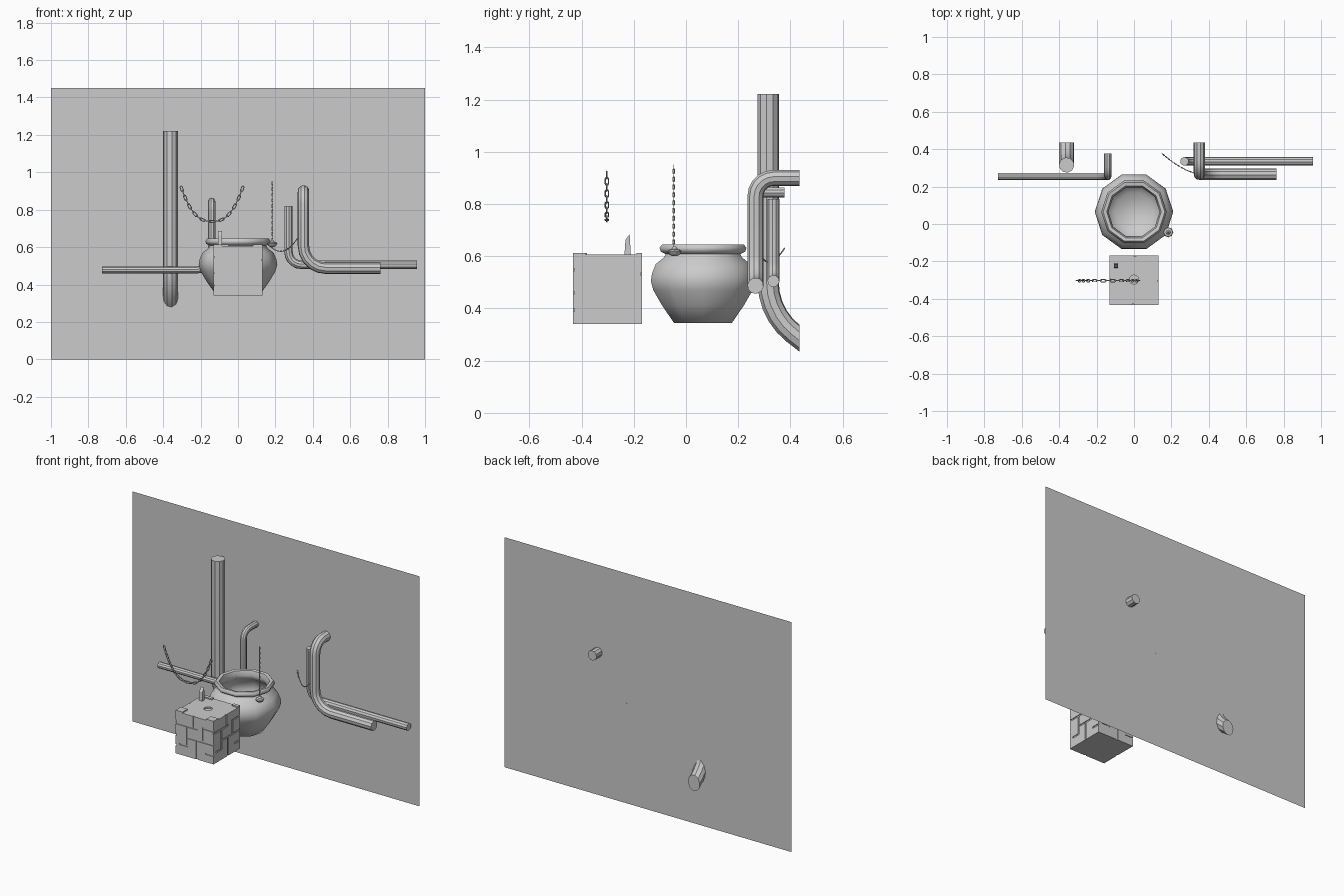
import bpy, bmesh, math
from mathutils import Vector as V, Matrix

if "Cube" in bpy.data.objects:
    bpy.data.objects.remove(bpy.data.objects["Cube"])

def finish(bm, name, smooth=None):
    bmesh.ops.recalc_face_normals(bm, faces=bm.faces)
    me = bpy.data.meshes.new(name)
    bm.to_mesh(me)
    bm.free()
    ob = bpy.data.objects.new(name, me)
    bpy.context.collection.objects.link(ob)
    if smooth:
        bpy.ops.object.select_all(action='DESELECT')
        ob.select_set(True)
        bpy.context.view_layer.objects.active = ob
        bpy.ops.object.shade_smooth_by_angle(angle=math.radians(smooth))
    return ob

def fillet(pts, radii, seg=5):
    """Polyline with rounded inner corners."""
    pts = [V(p) for p in pts]
    out = [pts[0]]
    for i, R in enumerate(radii, 1):
        p = pts[i]
        a, b = (pts[i-1] - p).normalized(), (pts[i+1] - p).normalized()
        h = a.angle(b) / 2
        c = p + (a + b).normalized() * R / math.sin(h)
        v1 = (p + a * R / math.tan(h) - c).normalized()
        v2 = (p + b * R / math.tan(h) - c).normalized()
        out += [c + v1.slerp(v2, k / seg) * R for k in range(seg + 1)]
    return out + [pts[-1]]

def sweep(bm, pts, r, n, closed=False):
    """Tube of n sides along a path."""
    m = len(pts)
    rings, nor, last = [], None, None
    for i, p in enumerate(pts):
        nxt = pts[(i+1) % m] if closed else pts[min(i+1, m-1)]
        prv = pts[i-1] if closed else pts[max(i-1, 0)]
        t = (nxt - prv).normalized()
        nor = t.orthogonal().normalized() if nor is None else last.rotation_difference(t) @ nor
        last, bi = t, t.cross(nor)
        rings.append([bm.verts.new(p + r * (nor * math.cos(q) + bi * math.sin(q)))
                      for q in [2 * math.pi * (k + .5) / n for k in range(n)]])
    for i in range(m if closed else m - 1):
        A, B = rings[i], rings[(i+1) % m]
        for k in range(n):
            bm.faces.new((A[k], A[(k+1) % n], B[(k+1) % n], B[k]))
    if not closed:
        bm.faces.new(rings[0])
        bm.faces.new(rings[-1])

def pipe(name, pts, radii, r, clip_y=None):
    bm = bmesh.new()
    sweep(bm, fillet(pts, radii), r, 10)
    if clip_y:
        bmesh.ops.bisect_plane(bm, geom=bm.verts[:] + bm.edges[:] + bm.faces[:], dist=1e-5,
                               plane_co=(0, clip_y, 0), plane_no=(0, 1, 0), clear_outer=True)
        bmesh.ops.holes_fill(bm, edges=[e for e in bm.edges if e.is_boundary], sides=0)
    finish(bm, name, 30)

def lathe(name, prof, n, loc, smooth):
    """Revolve an (r, z) profile, both ends capped."""
    bm = bmesh.new()
    rings = [[bm.verts.new((loc[0] + r * math.cos(2 * math.pi * k / n),
                            loc[1] + r * math.sin(2 * math.pi * k / n), loc[2] + z))
              for k in range(n)] for r, z in prof]
    for A, B in zip(rings, rings[1:]):
        for k in range(n):
            bm.faces.new((A[k], A[(k+1) % n], B[(k+1) % n], B[k]))
    bm.faces.new(rings[0])
    bm.faces.new(rings[-1])
    return finish(bm, name, smooth)

def add_box(bm, lo, hi):
    lo, hi = V(lo), V(hi)
    M = Matrix.Translation((lo + hi) / 2) @ Matrix.Diagonal((*(hi - lo), 1))
    return bmesh.ops.create_cube(bm, size=1, matrix=M)['verts']

def chain(name, path, pitch, width, wire):
    """Alternating oval links at equal spacing along a sampled path."""
    lens = [0]
    for a, b in zip(path, path[1:]):
        lens.append(lens[-1] + (b - a).length)
    count = round(lens[-1] / pitch)
    def at(s):
        for i in range(len(path) - 1):
            if s <= lens[i+1]:
                return path[i].lerp(path[i+1], (s - lens[i]) / (lens[i+1] - lens[i]))
        return path[-1]
    side = (path[-1] - path[0])
    side = V((0, 1, 0)) if side.xy.length < 1e-3 else V((-side.y, side.x, 0)).normalized()
    bm = bmesh.new()
    for i in range(count):
        a, b = at(lens[-1] * i / count), at(lens[-1] * (i + 1) / count)
        t, c = (b - a).normalized(), (a + b) / 2
        s = side if i % 2 else side.cross(t).normalized()
        hw = width / 2 - wire
        hl = pitch / 2 + wire
        loop = []
        for k in range(10):
            q = 2 * math.pi * k / 10
            loop.append(c + t * (math.cos(q) * hw + math.copysign(hl - hw, math.cos(q))) + s * math.sin(q) * hw)
        sweep(bm, loop, wire, 5, True)
    finish(bm, name, 50)

# back wall, a single sheet
bm = bmesh.new()
bm.faces.new([bm.verts.new(p) for p in ((-1, .378, 0), (1, .378, 0), (1, .378, 1.45), (-1, .378, 1.45))])
finish(bm, "back_wall")

# ten-sided pot with rolled rim and hollow inside
lathe("pot", [(.117, .345), (.165, .412), (.2, .47), (.21, .505), (.205, .535), (.19, .57), (.158, .595), (.15, .608),
              (.17, .618), (.175, .632), (.165, .645), (.146, .642), (.137, .615), (.145, .59),
              (.178, .56), (.192, .505), (.15, .42), (.105, .37)], 10, (0, .065, 0), 60)

# pipes
pipe("large_wall_pipe", [(-.36, .315, 1.222), (-.36, .315, .379), (-.36, .515, .223)], [.25], .041, .435)
pipe("left_pipe", [(-.727, .254, .478), (-.14, .254, .478), (-.14, .254, .845), (-.14, .378, .845)], [.08, .05], .0195)
pipe("right_pipe", [(.763, .266, .487), (.35, .266, .487), (.35, .266, .9), (.35, .435, .9)], [.12, .07], .031)
pipe("short_right_pipe", [(.957, .335, .505), (.27, .335, .505), (.27, .335, .82)], [.07], .023)

# chains
N = 60
U = [2 * k / N - 1 for k in range(N + 1)]
chain("hanging_chain", [V((-.139 + .166 * u, -.303, .737 + .186 * abs(u) ** 2.6)) for u in U], .026, .018, .0026)
chain("vertical_chain", [V((.183, -.047, .632)), V((.183, -.047, .948))], .015, .0105, .0018)
chain("wall_chain", [V((.235 + .085 * u, .325 - .052 * u - .012 * (1 - u * u), .64 + .01 * u - .062 * (1 - u * u)))
                     for u in U], .011, .007, .0014)

# weight at the end of the vertical chain
lathe("chain_weight", [(.008, .6), (.02, .606), (.027, .618), (.024, .624), (.012, .627), (.005, .638)],
      8, (.183, -.044, 0), 40)

# stone block with carved brick grooves
x0, x1, y0, y1, z0, z1 = -.132, .132, -.432, -.168, .341, .606
bm = bmesh.new()
add_box(bm, (x0, y0, z0), (x1, y1, z1))
block = finish(bm, "stone_block")
D, W = .005, .005
segs = [(-.1, .72, .55, .72), (.3, .45, 1.1, .45), (.12, .25, .3, .25), (.3, .25, .3, .72), (.55, -.1, .55, .45),
        (.72, .45, .72, .78), (.72, .78, 1.1, .78), (.48, .72, .48, 1.1), (.8, .2, 1.1, .2)]
bm = bmesh.new()
for side in range(4):
    R = Matrix.Translation((0, -.3, 0)) @ Matrix.Rotation(side * math.pi / 2, 4, 'Z')
    for a, b, c, d in segs:
        vs = add_box(bm, (x0 + a * .264 - W, -.16, z0 + b * .265 - W), (x0 + c * .264 + W, -.132 + D, z0 + d * .265 + W))
        bmesh.ops.transform(bm, matrix=R, verts=vs)
# round socket in the block top
bmesh.ops.create_cone(bm, cap_ends=True, segments=10, radius1=.025, radius2=.025, depth=.03,
                      matrix=Matrix.Translation((0, -.297, .611)))
cutter = finish(bm, "groove_cutter")
cutter.hide_render = True
mod = block.modifiers.new("grooves", 'BOOLEAN')
mod.object, mod.operation, mod.solver, mod.use_self = cutter, 'DIFFERENCE', 'EXACT', True
bpy.context.view_layer.objects.active = block
bpy.ops.object.modifier_apply(modifier="grooves")
bpy.data.objects.remove(cutter)

# raised chips at the block corners
bm = bmesh.new()
for lo, hi in [((x0, y0), (-.085, -.38)), ((.08, y0), (x1, -.385)), ((.09, -.19), (x1, y1)), ((x0, -.19), (-.05, y1))]:
    add_box(bm, (*lo, .6), (*hi, .613))
finish(bm, "corner_chips")

# pointed peg on the block
bm = bmesh.new()
for v in add_box(bm, (-.107, -.236, .6), (-.085, -.211, .665)):
    if v.co.z > .63:
        v.co.z = .685 if v.co.y > -.22 else .662
        v.co.y = -.216 if v.co.y > -.22 else -.232
finish(bm, "peg")
